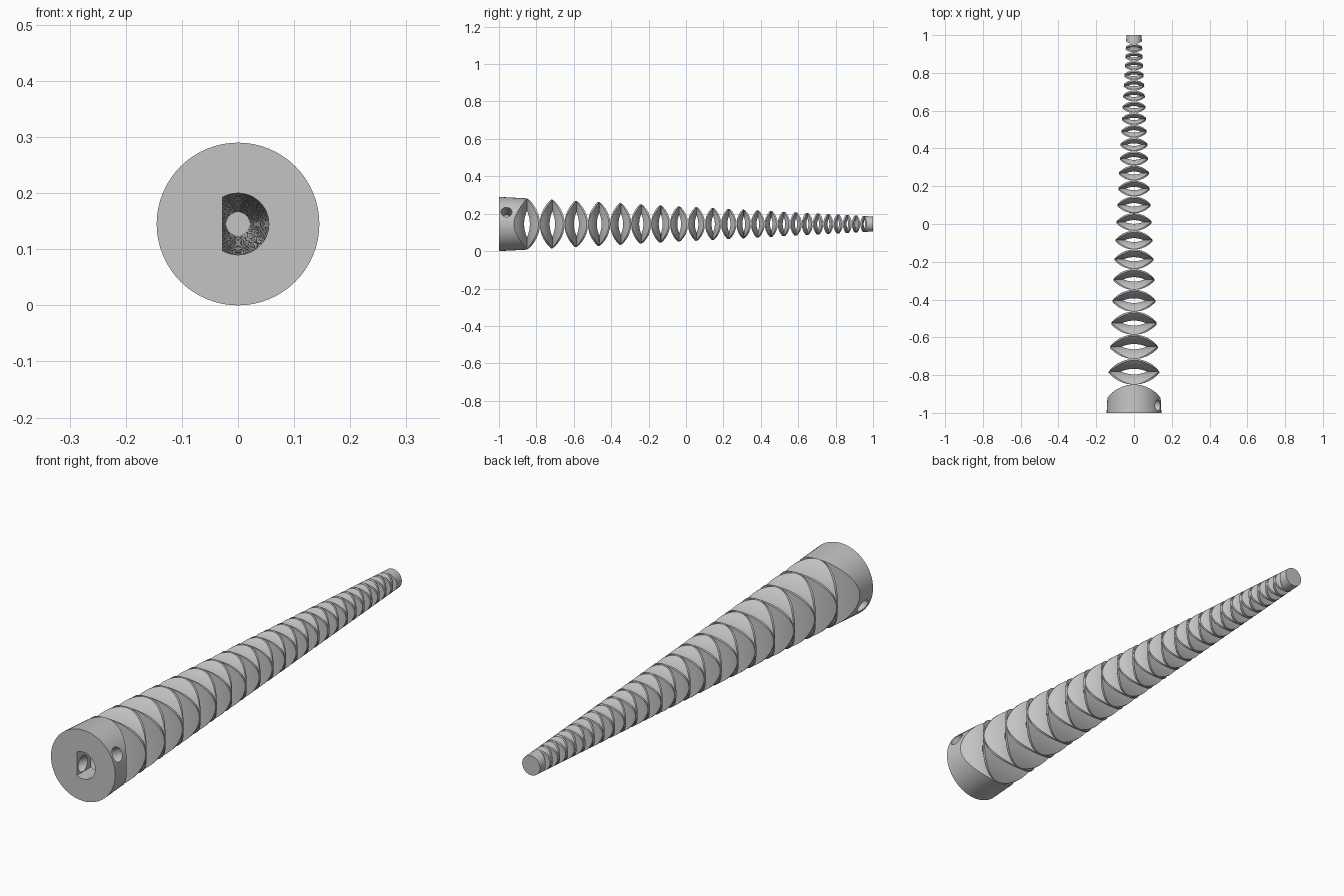
import bpy, bmesh, math
from mathutils import Matrix, Vector

if "Cube" in bpy.data.objects:
    bpy.data.objects.remove(bpy.data.objects["Cube"])

CENTRE_Z = 0.145     # height of the long axis
APEX = 1.762         # where the taper would reach a point
TAPER = 0.0525
RATIO = 0.9737       # shrink from one joint to the next
LAST = 44            # last rolling joint
BORE = 0.52          # bore radius as a share of the outer radius
SEGMENTS = 64

grey = bpy.data.materials.new("plain_grey")
grey.use_nodes = True
grey.diffuse_color = (0.55, 0.55, 0.55, 1)
grey.node_tree.nodes["Principled BSDF"].inputs["Base Color"].default_value = (0.55, 0.55, 0.55, 1)


def radius(y):
    return TAPER * (APEX - y)


def joint(n):
    return APEX - (APEX + 0.85) * RATIO ** n


def finish(name, bm):
    bmesh.ops.remove_doubles(bm, verts=bm.verts, dist=1e-6)
    bmesh.ops.recalc_face_normals(bm, faces=bm.faces)
    mesh = bpy.data.meshes.new(name)
    bm.to_mesh(mesh)
    bm.free()
    obj = bpy.data.objects.new(name, mesh)
    bpy.context.collection.objects.link(obj)
    mesh.materials.append(grey)
    return obj


def smooth(obj):
    bpy.ops.object.select_all(action="DESELECT")
    obj.select_set(True)
    bpy.context.view_layer.objects.active = obj
    bpy.ops.object.shade_smooth_by_angle(angle=math.radians(30))


def flat(y):
    return lambda x, z: y


def rocker(n, way):
    """Cylindrical rolling face at joint n; way +1 curves back, -1 curves forward."""
    y0 = joint(n)
    r = radius(y0)
    pitch = joint(n + 1) - y0
    sag = pitch - (0.003 + 0.005 * n / LAST)
    rho = (r * r + sag * sag) / (2 * sag)

    def height(x, z):
        u = x if n % 2 == 0 else z
        return y0 + way * (rho - math.sqrt(max(rho * rho - u * u, 0)))
    return height


def sweep(name, points, closed):
    """Turn a loop of (radius share, height rule) points around the long axis."""
    bm = bmesh.new()
    rings = []
    for share, rule in points:
        ring = []
        for i in range(SEGMENTS):
            a = math.tau * i / SEGMENTS
            y = rule(0, 0)
            for _ in range(4):
                r = share * min(radius(y), CENTRE_Z)
                x, z = r * math.cos(a), r * math.sin(a)
                y = rule(x, z)
            ring.append(bm.verts.new((x, y, z + CENTRE_Z)))
        rings.append(ring)
    pairs = list(zip(rings, rings[1:]))
    if closed:
        pairs.append((rings[-1], rings[0]))
    for p, q in pairs:
        for i in range(SEGMENTS):
            j = (i + 1) % SEGMENTS
            bm.faces.new((p[i], p[j], q[j], q[i]))
    return finish(name, bm)


def shares(start, steps=5):
    return [start + (1 - start) * i / steps for i in range(steps + 1)]


def rod(name, r1, r2, depth, matrix, clamp=None):
    bm = bmesh.new()
    bmesh.ops.create_cone(bm, cap_ends=True, segments=48, radius1=r1,
                          radius2=r2, depth=depth, matrix=matrix)
    if clamp is not None:
        for v in bm.verts:
            v.co.x = max(v.co.x, clamp)
    return finish(name, bm)


def along_y(y0, y1):
    return Matrix.Translation((0, (y0 + y1) / 2, CENTRE_Z)) @ Matrix.Rotation(-math.pi / 2, 4, "X")


# Base: domed cylinder with a D-shaped shaft socket, a bore and a cross hole
dome = rocker(0, -1)
base = sweep("base", [(0, flat(-1)), (1, flat(-1))]
             + [(s, dome) for s in reversed(shares(0, 8))], False)
tilt = math.radians(27)
direction = Vector((math.cos(tilt), 0, math.sin(tilt)))
cross = Matrix.Translation((0, -0.96, CENTRE_Z)) @ direction.to_track_quat("Z", "Y").to_matrix().to_4x4()
cutters = [
    rod("socket_cutter", 0.055, 0.055, 0.2, along_y(-1.1, -0.9), -0.028),
    rod("bore_cutter", BORE * radius(-0.91), BORE * radius(-0.8), 0.11, along_y(-0.91, -0.8)),
    rod("cross_hole_cutter", 0.029, 0.029, 0.5, cross),
]
bpy.context.view_layer.objects.active = base
for cutter in cutters:
    cutter.hide_render = True
    mod = base.modifiers.new("cut", "BOOLEAN")
    mod.operation = "DIFFERENCE"
    mod.solver = "EXACT"
    mod.object = cutter
    bpy.ops.object.modifier_apply(modifier=mod.name)
    bpy.data.objects.remove(cutter)
smooth(base)

# Links: hollow discs with crossed rolling faces
for n in range(LAST):
    near, far = rocker(n, 1), rocker(n + 1, -1)
    loop = [(s, near) for s in shares(BORE)] + [(s, far) for s in reversed(shares(BORE))]
    smooth(sweep(f"link_{n + 1}", loop, True))

# Tip: last link with a closed flat end
near = rocker(LAST, 1)
tip = [(0, flat(0.985)), (BORE, flat(0.985))] + [(s, near) for s in shares(BORE)]
smooth(sweep("tip", tip + [(1, flat(1)), (0, flat(1))], False))
